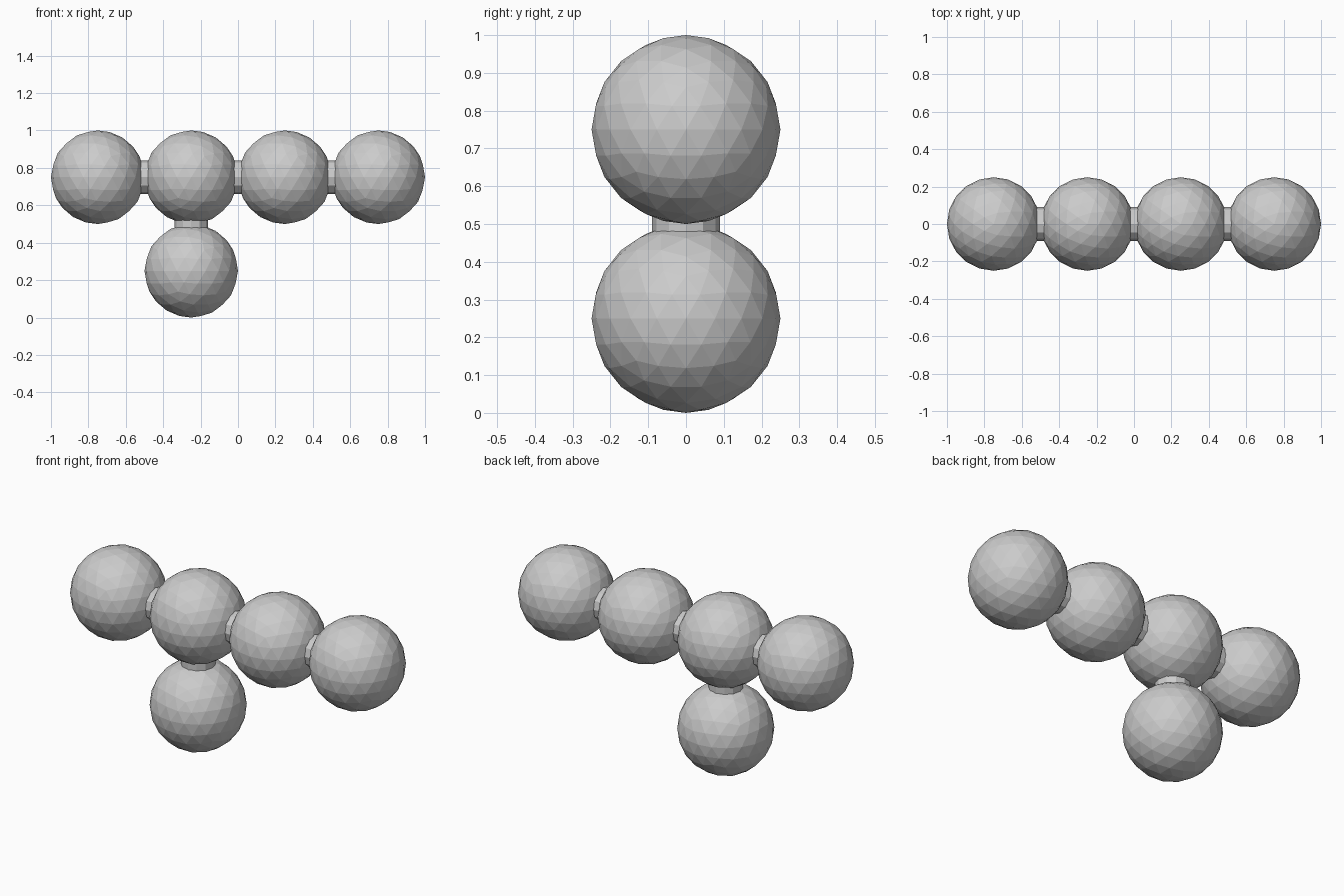
import bpy
from math import pi

if "Cube" in bpy.data.objects:
    bpy.data.objects.remove(bpy.data.objects["Cube"])

R = 0.25           # ball radius
PEG_R = 0.09       # connecting peg radius
TOP_Z = 0.75       # height of the horizontal row


def ball(name, x, z):
    bpy.ops.mesh.primitive_ico_sphere_add(subdivisions=3, radius=R, location=(x, 0, z))
    bpy.context.object.name = name


def peg(name, x, z, rotation=(0, 0, 0)):
    bpy.ops.mesh.primitive_cylinder_add(vertices=12, radius=PEG_R, depth=0.2,
                                        location=(x, 0, z), rotation=rotation)
    bpy.context.object.name = name


# Row of four balls
for i in range(4):
    ball(f"row_ball_{i + 1}", -0.75 + 0.5 * i, TOP_Z)

# Pegs joining the row
for i in range(3):
    peg(f"row_peg_{i + 1}", -0.5 + 0.5 * i, TOP_Z, (0, pi / 2, 0))

# Hanging ball and its upright peg
ball("lower_ball", -0.25, 0.25)
peg("upright_peg", -0.25, 0.5)
